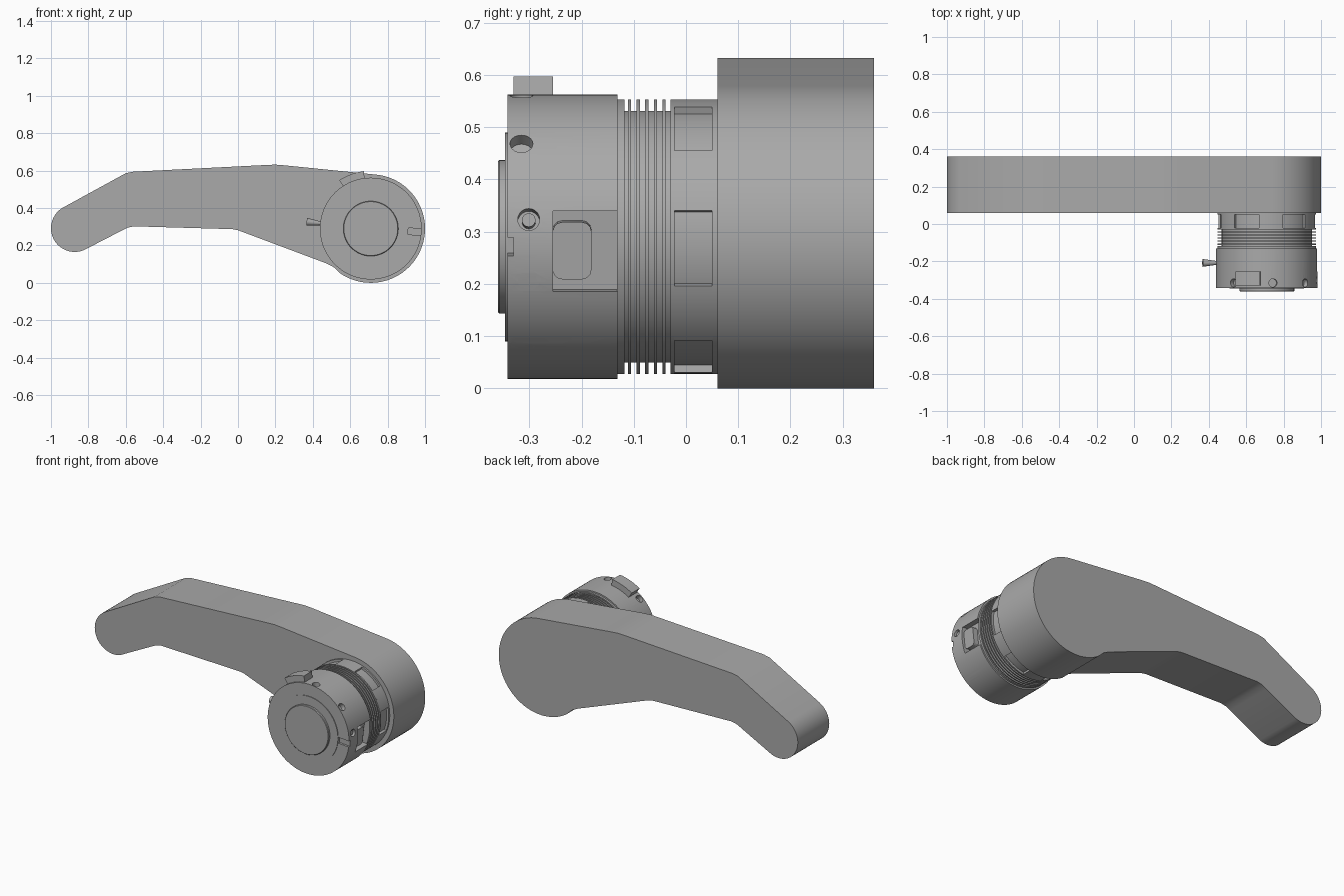
import bpy, bmesh
from math import sin, cos, pi, radians
from mathutils import Vector, Matrix

old = bpy.data.objects.get("Cube")
if old:
    bpy.data.objects.remove(old, do_unlink=True)

grey = bpy.data.materials.new("plain_grey")
grey.use_nodes = True
GREY = (0.4, 0.4, 0.4, 1)
grey.diffuse_color = GREY
grey.node_tree.nodes["Principled BSDF"].inputs["Base Color"].default_value = GREY

CX, CZ = 0.71, 0.29      # axis of the round head


def finish(name, bm, smooth=True):
    bmesh.ops.recalc_face_normals(bm, faces=bm.faces[:])
    mesh = bpy.data.meshes.new(name)
    bm.to_mesh(mesh)
    bm.free()
    mesh.materials.append(grey)
    ob = bpy.data.objects.new(name, mesh)
    bpy.context.collection.objects.link(ob)
    if smooth:
        shade(ob)
    return ob


def select(ob):
    bpy.ops.object.select_all(action='DESELECT')
    ob.select_set(True)
    bpy.context.view_layer.objects.active = ob


def shade(ob):
    select(ob)
    bpy.ops.object.shade_smooth_by_angle(angle=radians(20))


def polar(r, deg):
    return CX + r * cos(radians(deg)), CZ + r * sin(radians(deg))


def prism(name, outline, y0, y1):
    """Extrude an x-z outline along y."""
    bm = bmesh.new()
    face = bm.faces.new([bm.verts.new((x, y0, z)) for x, z in outline])
    out = bmesh.ops.extrude_face_region(bm, geom=[face])["geom"]
    bmesh.ops.translate(bm, vec=(0, y1 - y0, 0),
                        verts=[v for v in out if isinstance(v, bmesh.types.BMVert)])
    return finish(name, bm)


def sector(name, r0, r1, a0, a1, y0, y1, n=10):
    """Curved block between two radii and two angles."""
    angles = [a0 + (a1 - a0) * i / n for i in range(n + 1)]
    outline = [polar(r1, a) for a in angles] + [polar(r0, a) for a in reversed(angles)]
    return prism(name, outline, y0, y1)


def lathe(name, profile, n=96):
    """Closed solid of revolution about the head axis from (radius, y) points."""
    bm = bmesh.new()
    rings = [[bm.verts.new((x, y, z)) for x, z in (polar(r, 360 * i / n) for i in range(n))]
             for r, y in profile]
    for a, b in zip(rings, rings[1:]):
        for i in range(n):
            j = (i + 1) % n
            bm.faces.new((a[i], a[j], b[j], b[i]))
    bm.faces.new(rings[0])
    bm.faces.new(rings[-1])
    return finish(name, bm)


def radial_block(name, angle, r0, r1, y, wide, deep, bevel=0.0):
    """Box standing on a radius: wide along the rim, deep along y."""
    bm = bmesh.new()
    bmesh.ops.create_cube(bm, size=1)
    bmesh.ops.scale(bm, vec=(r1 - r0, deep, wide), verts=bm.verts)
    if bevel:
        edges = [e for e in bm.edges
                 if abs(e.verts[0].co.x - e.verts[1].co.x) > 1e-4]
        bmesh.ops.bevel(bm, geom=edges, offset=bevel, segments=3, profile=0.5, affect='EDGES')
    place(bm, angle, (r0 + r1) / 2, y)
    return finish(name, bm)


def place(bm, angle, r, y):
    x, z = polar(r, angle)
    bm.transform(Matrix.Translation((x, y, z)) @ Matrix.Rotation(-radians(angle), 4, 'Y'))


def radial_pin(name, angle, r0, r1, y, rad, rad_out=None):
    """Round pin pointing outward along a radius."""
    bm = bmesh.new()
    bmesh.ops.create_cone(bm, cap_ends=True, segments=20, radius1=rad,
                          radius2=rad_out or rad, depth=r1 - r0)
    bm.transform(Matrix.Rotation(pi / 2, 4, 'Y'))
    place(bm, angle, (r0 + r1) / 2, y)
    return finish(name, bm)


def cut(target, cutter):
    cutter.hide_render = True
    mod = target.modifiers.new("cut", 'BOOLEAN')
    mod.operation = 'DIFFERENCE'
    mod.solver = 'EXACT'
    mod.object = cutter
    select(target)
    bpy.ops.object.modifier_apply(modifier=mod.name)
    bpy.data.objects.remove(cutter, do_unlink=True)


def arc(cx, cz, r, a0, a1, n):
    return [(cx + r * cos(radians(a0 + (a1 - a0) * i / n)),
             cz + r * sin(radians(a0 + (a1 - a0) * i / n))) for i in range(n + 1)]


# Bent arm: small rounded grip end, large round end
arm = arc(-0.873, 0.292, 0.127, 120, 293, 20)
arm += [(-0.62, 0.28), (-0.59, 0.295), (-0.555, 0.302), (-0.03, 0.287), (0.0, 0.281),
        (0.47, 0.105), (0.51, 0.085)]
arm += arc(CX, CZ, 0.29, -124, 84, 48)
arm += [(0.25, 0.628), (0.2, 0.632), (0.15, 0.63), (-0.56, 0.594), (-0.6, 0.586)]
prism("arm", arm, 0.06, 0.36)

# Flange: core with end rims and ribs that leave six shallow windows
R = 0.263
lathe("flange", [(R, -0.03), (R, -0.022), (0.249, -0.022), (0.249, 0.05),
                 (R, 0.05), (R, 0.062)])
for k in range(6):
    a = 60 * k + 11
    sector(f"flange_rib_{k + 1}", 0.235, R, a, a + 28, -0.0225, 0.0505)

# Finned neck between flange and head
neck = [(0.241, -0.028)]
for k in range(5):
    y = -0.042 - 0.0165 * k
    neck += [(0.241, y + 0.003), (R, y + 0.003), (R, y - 0.003), (0.241, y - 0.003)]
neck += [(0.241, -0.118), (R, -0.118), (R, -0.132)]
lathe("finned_neck", neck)

# Head drum with side pocket, screw holes and front notch
head = lathe("head", [(0.272, -0.131), (0.272, -0.342)])
cut(head, radial_block("pocket_cutter", -6, 0.225, 0.3, -0.19, 0.155, 0.13))
for a in (41, 83, 131, 221, 263, 310):
    cut(head, radial_pin("hole_cutter", a, 0.245, 0.3, -0.315, 0.022))
for a in (7, -18):
    cut(head, radial_pin("hole_cutter", a, 0.23, 0.3, -0.301, 0.021))
cut(head, radial_block("notch_cutter", -4, 0.2, 0.3, -0.34, 0.035, 0.02))
shade(head)
for i, a in enumerate((7, -18)):
    radial_pin(f"side_screw_{i + 1}", a, 0.225, 0.262, -0.301, 0.013)
radial_block("side_button", -6, 0.22, 0.256, -0.218, 0.11, 0.074, 0.018)

# Stepped front cap
lathe("front_plate", [(0.2, -0.34), (0.2, -0.346)])
lathe("front_cap", [(0.147, -0.344), (0.147, -0.357), (0.144, -0.36)])

# Raised tab on top of the head
sector("top_tab", 0.25, 0.309, 97, 123, -0.33, -0.255)

# Side connector: tapered plug on a thin stem
radial_pin("plug_stem", 174, 0.2, 0.3, -0.208, 0.011)
radial_pin("plug_tip", 174, 0.275, 0.345, -0.208, 0.011, 0.021)
